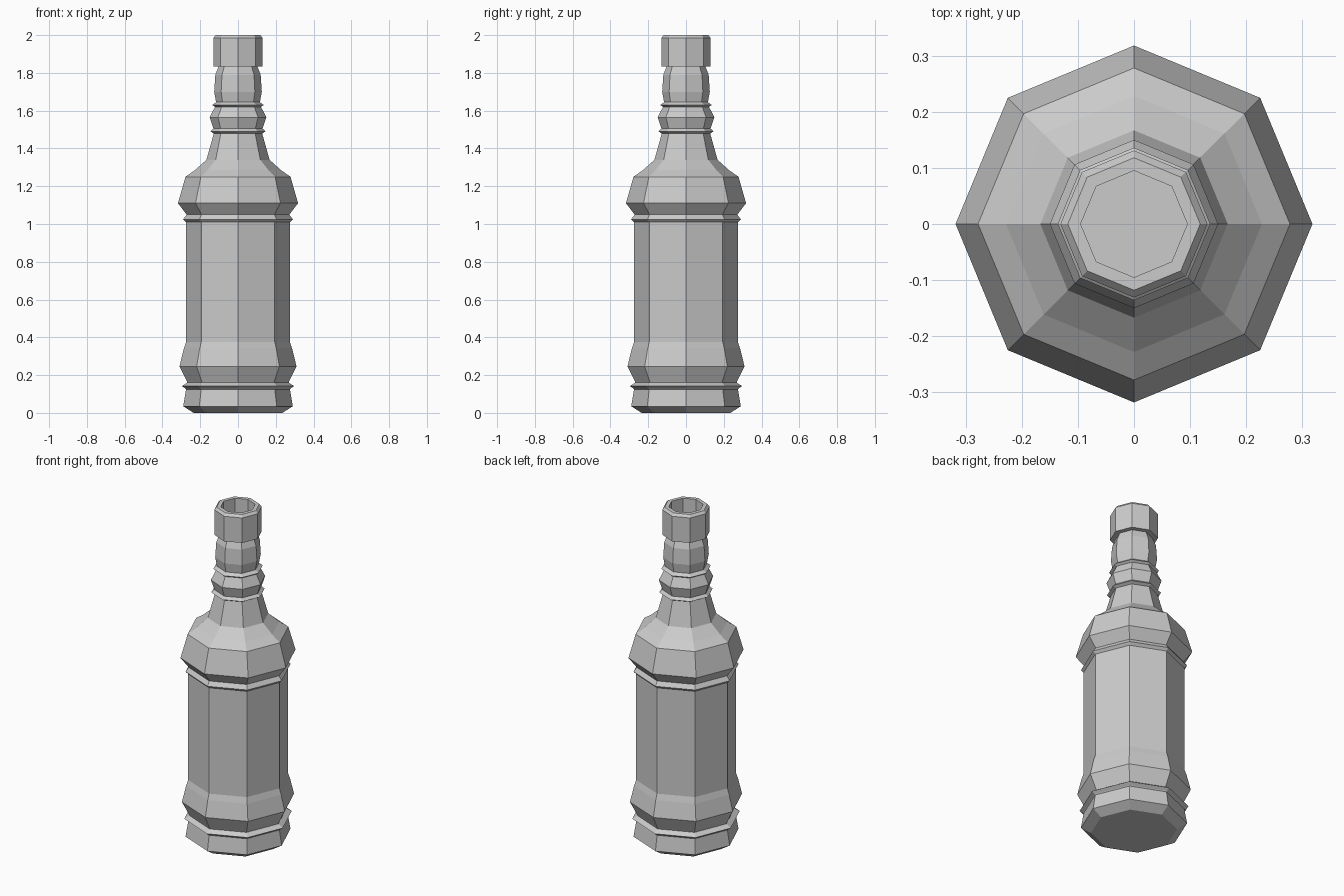
import bpy, bmesh
from math import cos, sin, tau

if "Cube" in bpy.data.objects:
    bpy.data.objects.remove(bpy.data.objects["Cube"])

SIDES = 8


def lathe(name, profile, close_start=False, close_end=False):
    """Turn a (radius, height) profile into a flat-faced octagonal solid."""
    bm = bmesh.new()
    rings = [[bm.verts.new((r * cos(tau * i / SIDES), r * sin(tau * i / SIDES), z))
              for i in range(SIDES)] for r, z in profile]
    for low, high in zip(rings, rings[1:]):
        for i in range(SIDES):
            j = (i + 1) % SIDES
            bm.faces.new((low[i], low[j], high[j], high[i]))
    if close_start:
        bm.faces.new(rings[0][::-1])
    if close_end:
        bm.faces.new(rings[-1])
    mesh = bpy.data.meshes.new(name)
    bm.to_mesh(mesh)
    bm.free()
    obj = bpy.data.objects.new(name, mesh)
    bpy.context.collection.objects.link(obj)
    return obj


# Base, lower bead and flare, body, shoulder, and ringed neck; then
# the overhanging lip, its bevelled rim and the recessed mouth
base = [(0.235, 0.0), (0.29, 0.035), (0.275, 0.125), (0.28, 0.13),
        (0.297, 0.142), (0.268, 0.16), (0.27, 0.165), (0.31, 0.245),
        (0.287, 0.34), (0.275, 0.375)]
shoulder = [(0.275, 1.01), (0.29, 1.025), (0.272, 1.05), (0.318, 1.11),
            (0.278, 1.25), (0.228, 1.285), (0.167, 1.34)]
neck = [(0.128, 1.48), (0.147, 1.49), (0.13, 1.505), (0.15, 1.565),
        (0.122, 1.62), (0.136, 1.63), (0.116, 1.645), (0.126, 1.70),
        (0.12, 1.79), (0.102, 1.835)]
lip = [(0.131, 1.835), (0.131, 1.985), (0.118, 2.0), (0.095, 2.0), (0.095, 1.82)]

lathe("bottle", base + shoulder + neck + lip, close_start=True, close_end=True)
